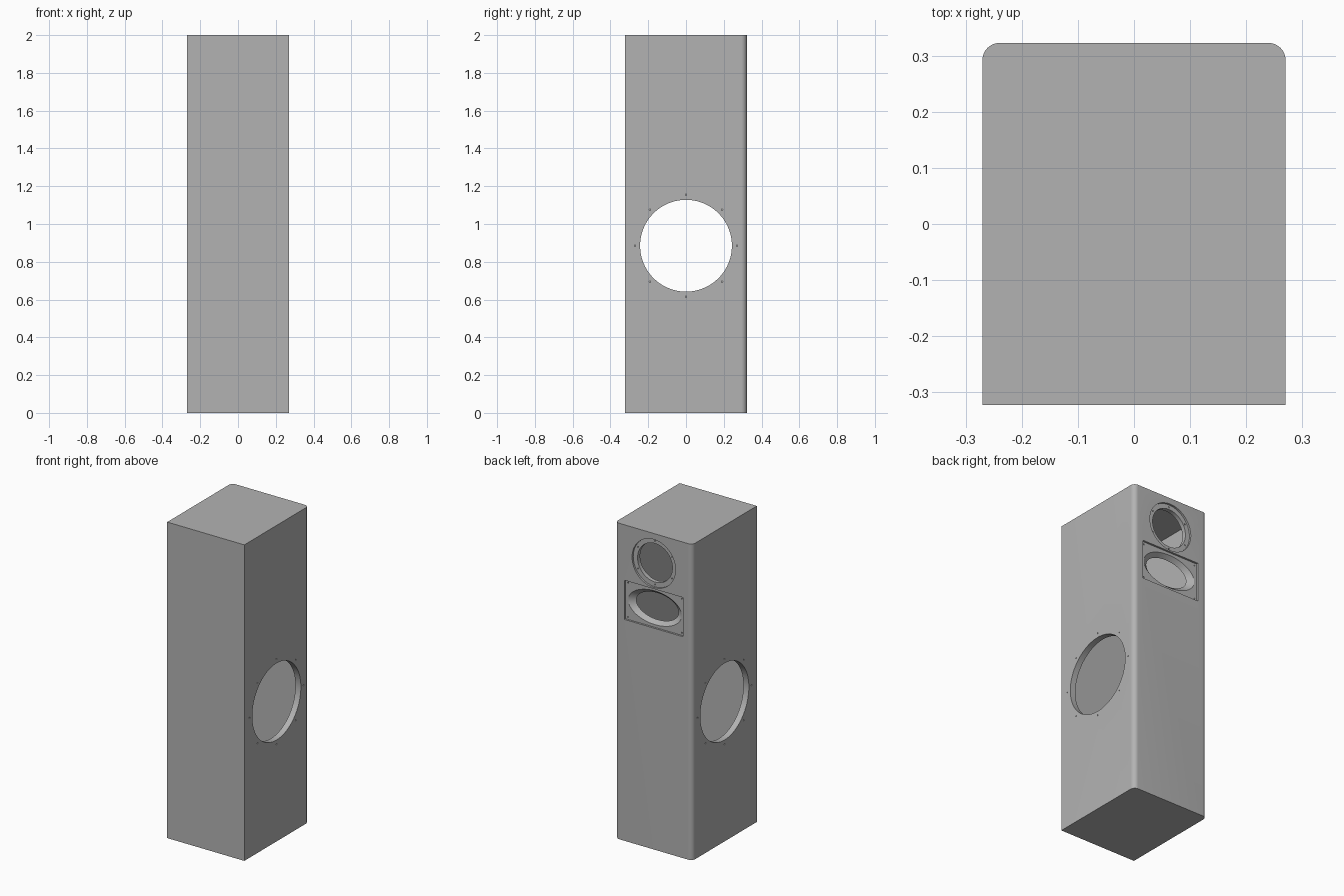
import bpy, bmesh, math
from mathutils import Matrix, Vector

cube = bpy.data.objects.get("Cube")
if cube:
    bpy.data.objects.remove(cube, do_unlink=True)

W, D, H = 0.54, 0.645, 2.0      # cabinet size
T = 0.038                       # panel thickness
BACK = D / 2
RECESS = 0.012                  # depth of the driver recesses
WOOFER_Z, ROUND_Z, HORN_Z = 0.885, 1.81, 1.525
ALONG_Y = Matrix.Rotation(math.radians(-90), 4, 'X')
ALONG_X = Matrix.Rotation(math.radians(90), 4, 'Y')

grey = bpy.data.materials.new("cabinet grey")
grey.use_nodes = True
colour = (0.45, 0.45, 0.45, 1)
grey.diffuse_color = colour
grey.node_tree.nodes["Principled BSDF"].inputs["Base Color"].default_value = colour


def make_object(name, bm):
    mesh = bpy.data.meshes.new(name)
    bm.to_mesh(mesh)
    bm.free()
    mesh.materials.append(grey)
    obj = bpy.data.objects.new(name, mesh)
    bpy.context.collection.objects.link(obj)
    return obj


def add_box(bm, centre, size):
    matrix = Matrix.Translation(centre) @ Matrix.Diagonal((*size, 1))
    return bmesh.ops.create_cube(bm, size=1, matrix=matrix)


def add_round(bm, centre, turn, r1, r2, depth, sides=64, stretch=(1, 1, 1)):
    matrix = Matrix.Translation(centre) @ Matrix.Diagonal((*stretch, 1)) @ turn
    bmesh.ops.create_cone(bm, cap_ends=True, segments=sides, radius1=r1,
                          radius2=r2, depth=depth, matrix=matrix)


def cut(target, bm):
    """Subtract a temporary solid from the target and bake the result."""
    bmesh.ops.recalc_face_normals(bm, faces=bm.faces)
    cutter = make_object("cutter", bm)
    cutter.hide_render = True
    mod = target.modifiers.new("cut", 'BOOLEAN')
    mod.operation, mod.solver, mod.object = 'DIFFERENCE', 'EXACT', cutter
    bpy.context.view_layer.update()
    graph = bpy.context.evaluated_depsgraph_get()
    mesh = bpy.data.meshes.new_from_object(target.evaluated_get(graph))
    target.modifiers.clear()
    target.data = mesh
    bpy.data.objects.remove(cutter, do_unlink=True)


# Cabinet shell with rounded vertical edges on the driver side
bm = bmesh.new()
add_box(bm, (0, 0, H / 2), (W, D, H))
edges = [e for e in bm.edges if all(v.co.y > 0 for v in e.verts)
         and abs(e.verts[0].co.z - e.verts[1].co.z) > 1]
bmesh.ops.bevel(bm, geom=edges, offset=0.03, segments=10, profile=0.5, affect='EDGES')
cabinet = make_object("speaker_cabinet", bm)

# Hollow interior
bm = bmesh.new()
add_box(bm, (0, 0, H / 2), (W - 2 * T, D - 2 * T, H - 2 * T))
cut(cabinet, bm)

# Large woofer opening through both side panels
bm = bmesh.new()
add_round(bm, (0, 0, WOOFER_Z), ALONG_X, 0.243, 0.243, W + 0.2, 96)
cut(cabinet, bm)

# Shallow recesses for the round driver and the horn plate
bm = bmesh.new()
add_round(bm, (0, BACK, ROUND_Z), ALONG_Y, 0.152, 0.152, 2 * RECESS)
add_box(bm, (0, BACK, HORN_Z), (0.41, 2 * RECESS, 0.248))
cut(cabinet, bm)

# Round driver opening
bm = bmesh.new()
add_round(bm, (0, BACK, ROUND_Z), ALONG_Y, 0.122, 0.122, 0.2)
cut(cabinet, bm)

# Flared elliptical horn opening, narrowing inward through the panel
bm = bmesh.new()
flare = T - RECESS
outer, inner = 0.187, 0.148
step = outer - inner
add_round(bm, (0, BACK - RECESS - flare / 2, HORN_Z), ALONG_Y,
          inner - step / 2, outer + step / 2, 2 * flare, stretch=(1, 1, 0.57))
cut(cabinet, bm)

# Screw holes
bm = bmesh.new()
for i in range(8):
    a = math.tau * i / 8
    for side in (-1, 1):
        add_round(bm, (side * W / 2, 0.27 * math.cos(a), WOOFER_Z + 0.27 * math.sin(a)),
                  ALONG_X, 0.004, 0.004, 0.04, 10)
for i in range(6):
    a = math.tau * (i + 0.5) / 6
    add_round(bm, (0.137 * math.cos(a), BACK, ROUND_Z + 0.137 * math.sin(a)),
              ALONG_Y, 0.004, 0.004, 0.05, 10)
for sx in (-1, 1):
    for sz in (-1, 1):
        add_round(bm, (sx * 0.188, BACK, HORN_Z + sz * 0.108),
                  ALONG_Y, 0.004, 0.004, 0.05, 10)
cut(cabinet, bm)

# Smooth the curved walls, keep panel edges crisp
bpy.ops.object.select_all(action='DESELECT')
cabinet.select_set(True)
bpy.context.view_layer.objects.active = cabinet
bpy.ops.object.shade_smooth_by_angle(angle=math.radians(30))
